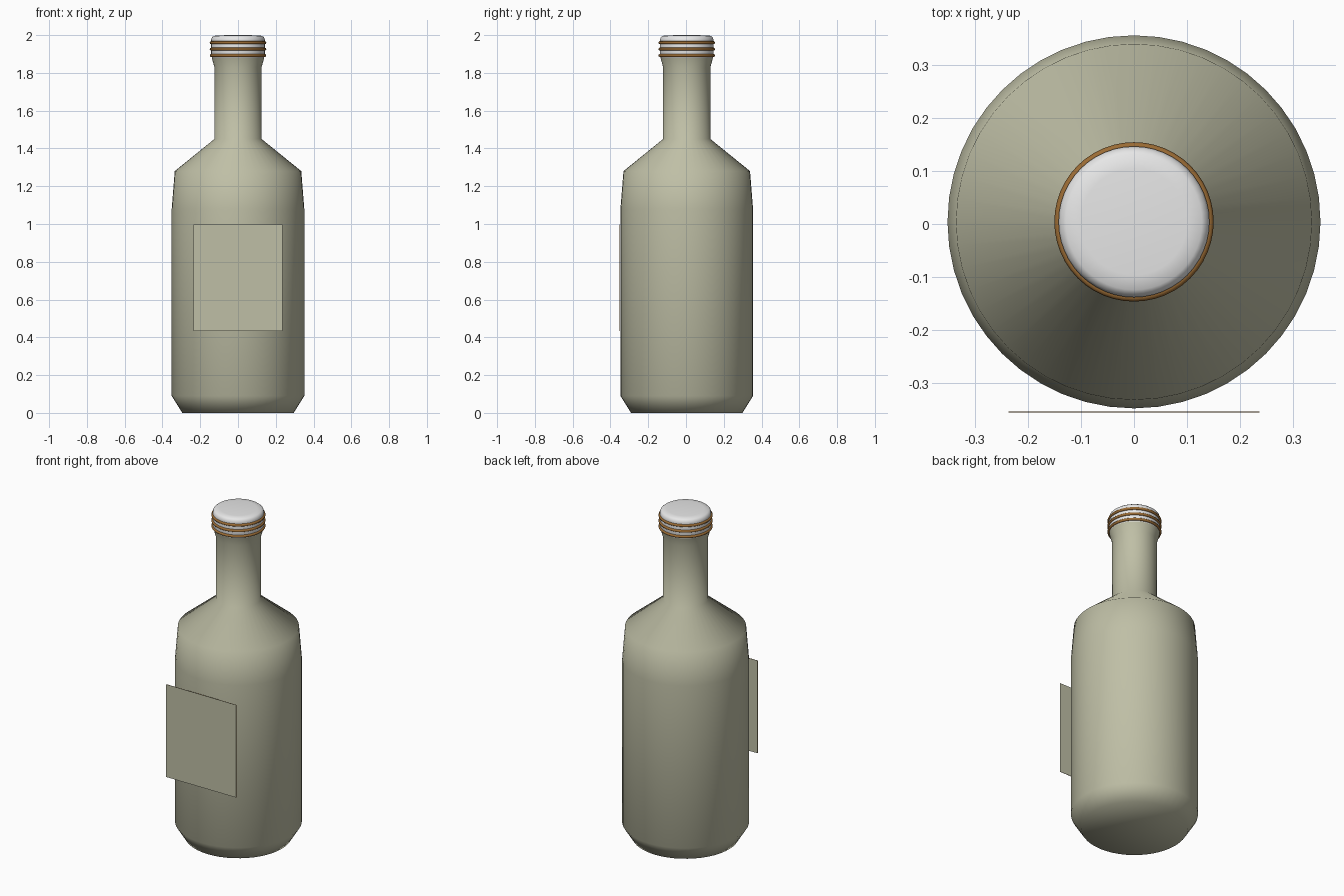
import bpy, bmesh, math

if "Cube" in bpy.data.objects:
    bpy.data.objects.remove(bpy.data.objects["Cube"])

SEG = 48
YC = 0.004  # bottle axis sits slightly behind the label


def material(name, rgb):
    m = bpy.data.materials.new(name)
    m.diffuse_color = (*rgb, 1.0)
    m.use_nodes = True
    m.node_tree.nodes["Principled BSDF"].inputs["Base Color"].default_value = m.diffuse_color
    return m


GLASS = material("pale olive", (0.52, 0.52, 0.38))
WHITE = material("cap white", (0.80, 0.80, 0.80))
BROWN = material("ring brown", (0.33, 0.15, 0.035))


def finish(name, bm, mats, smooth=True):
    bmesh.ops.recalc_face_normals(bm, faces=bm.faces)
    for f in bm.faces:
        f.smooth = smooth
    me = bpy.data.meshes.new(name)
    bm.to_mesh(me)
    bm.free()
    for m in mats:
        me.materials.append(m)
    ob = bpy.data.objects.new(name, me)
    bpy.context.collection.objects.link(ob)
    return ob


def lathe(name, profile, mat, closed=False):
    """Spin (radius, z) points round the bottle axis."""
    bm = bmesh.new()
    rings = []
    for r, z in profile:
        if r == 0:
            rings.append([bm.verts.new((0, YC, z))] * SEG)
        else:
            rings.append([bm.verts.new((r * math.cos(a), YC + r * math.sin(a), z))
                          for a in (2 * math.pi * i / SEG for i in range(SEG))])
    pairs = list(zip(rings, rings[1:]))
    if closed:
        pairs.append((rings[-1], rings[0]))
    for a, b in pairs:
        for i in range(SEG):
            j = (i + 1) % SEG
            quad = list(dict.fromkeys((a[i], a[j], b[j], b[i])))
            bm.faces.new(quad)
    return finish(name, bm, [mat])


# Body, shoulder and neck in one turned profile
lathe("bottle", [(0, 0), (0.295, 0), (0.351, 0.09), (0.351, 1.08), (0.335, 1.28),
                 (0.125, 1.45), (0.125, 1.83), (0.139, 1.88)], GLASS)

# Rounded cap
lathe("cap", [(0.137, 1.875), (0.142, 1.90), (0.142, 1.975), (0.138, 1.988),
              (0.128, 1.996), (0.10, 1.999), (0, 2.0)], WHITE)

# Three rings round the cap
for n, z in enumerate((1.892, 1.926, 1.960)):
    section = [(0.142 + 0.008 * math.cos(t), z + 0.008 * math.sin(t))
               for t in (2 * math.pi * k / 8 for k in range(8))]
    lathe(f"cap_ring_{n + 1}", section, BROWN, closed=True)

# Flat label plate with brown edges
bm = bmesh.new()
bmesh.ops.create_cube(bm, size=1)
for v in bm.verts:
    v.co = (v.co.x * 0.472, -0.354 + v.co.y * 0.002, 0.715 + v.co.z * 0.565)
bm.normal_update()
for f in bm.faces:
    f.material_index = 0 if abs(f.normal.y) > 0.5 else 1
finish("label", bm, [GLASS, BROWN], smooth=False)
